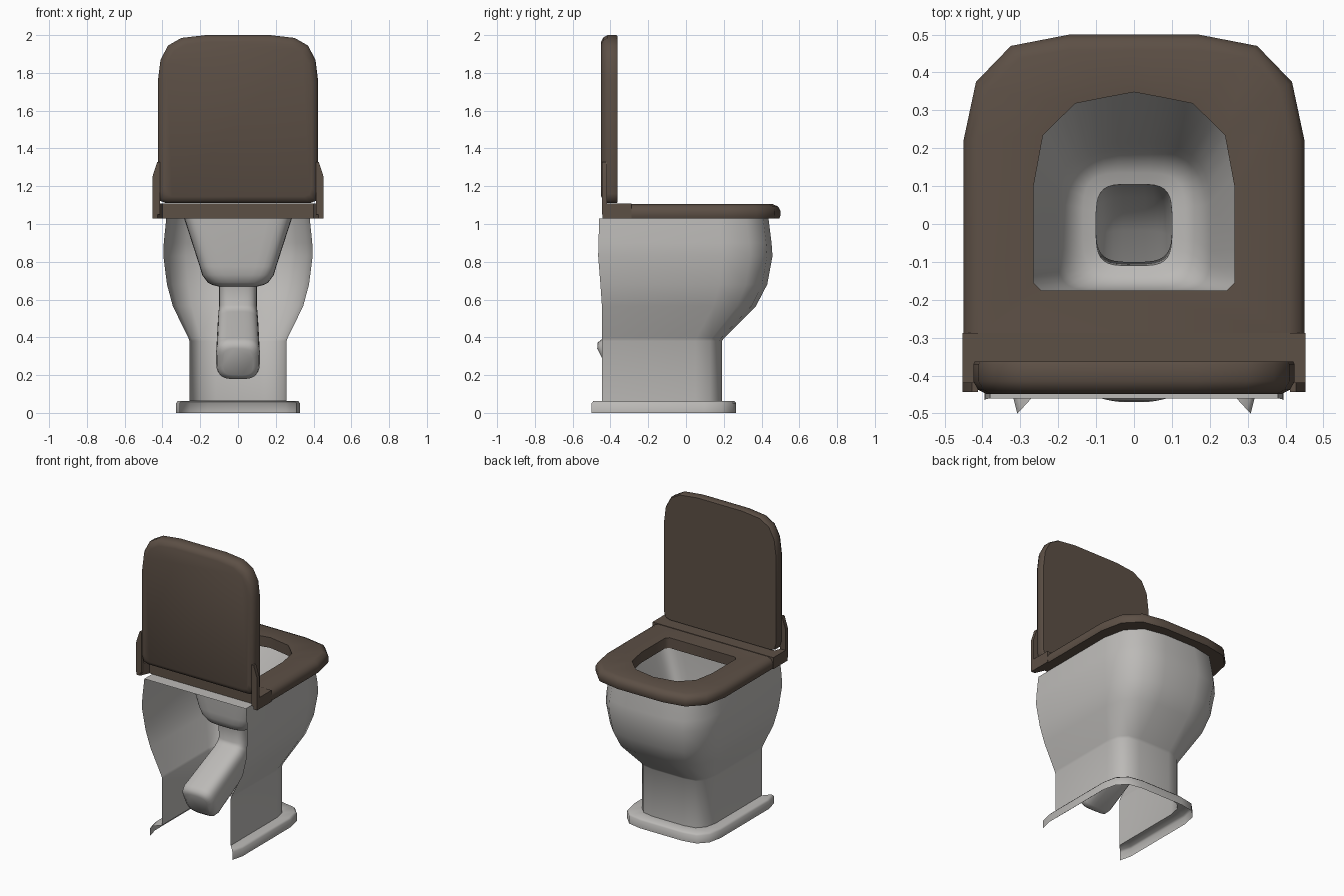
import bpy, bmesh, math

if "Cube" in bpy.data.objects:
    bpy.data.objects.remove(bpy.data.objects["Cube"])


def material(name, rgb):
    m = bpy.data.materials.new(name)
    m.diffuse_color = (*rgb, 1)
    m.use_nodes = True
    m.node_tree.nodes["Principled BSDF"].inputs["Base Color"].default_value = m.diffuse_color
    return m


GREY = material("grey ceramic", (0.50, 0.488, 0.472))
BROWN = material("brown seat", (0.108, 0.079, 0.060))


def finish(bm, name, mat, angle=50):
    bmesh.ops.remove_doubles(bm, verts=bm.verts, dist=1e-5)
    bmesh.ops.recalc_face_normals(bm, faces=bm.faces)
    me = bpy.data.meshes.new(name)
    bm.to_mesh(me)
    bm.free()
    me.materials.append(mat)
    ob = bpy.data.objects.new(name, me)
    bpy.context.collection.objects.link(ob)
    bpy.ops.object.select_all(action='DESELECT')
    ob.select_set(True)
    bpy.context.view_layer.objects.active = ob
    bpy.ops.object.shade_smooth_by_angle(angle=math.radians(angle))
    return ob


def loft(name, rings, mat, closed=True, caps=(), wrap=False, angle=50):
    """Skin a list of rings that all have the same number of points."""
    bm = bmesh.new()
    vs = [[bm.verts.new(p) for p in r] for r in rings]
    n = len(vs[0])
    pairs = list(zip(vs, vs[1:])) + ([(vs[-1], vs[0])] if wrap else [])
    for a, b in pairs:
        for i in range(n if closed else n - 1):
            j = (i + 1) % n
            bm.faces.new((a[i], a[j], b[j], b[i]))
    for c in caps:
        bm.faces.new(vs[c])
    return finish(bm, name, mat, angle)


def mirror(half):
    """Complete a half outline that runs from x=0 to x=0 on the right."""
    return half + [(-x, y) for x, y in reversed(half) if x > 1e-6]


def box(name, x0, x1, y0, y1, z0, z1, mat):
    ring = [(x0, y0), (x1, y0), (x1, y1), (x0, y1)]
    return loft(name, [[(x, y, z) for x, y in ring] for z in (z0, z1)], mat,
                caps=(0, -1), angle=30)


# Outer shell: U-shaped sections, open at the back
def u_section(hw, yb, yf, k, z, tuck=0.0):
    half = [(0, yf), (hw - .28 * k, yf), (hw - .125 * k, yf - .03 * k),
            (hw - .033 * k, yf - .125 * k), (hw, yf - .28 * k),
            (hw, yb + .08), (hw - tuck, yb)]
    left = [(-x, y) for x, y in reversed(half[1:])]
    return [(x, y, z) for x, y in left + half]


shell_sections = [
    (.328, -.50, .265, .6, 0, .02), (.328, -.50, .265, .6, .052, .02),
    (.318, -.49, .255, .6, .063, .02), (.257, -.445, .19, .5, .063),
    (.257, -.445, .19, .5, .38), (.262, -.445, .20, .52, .395),
    (.345, -.445, .37, .8, .565), (.376, -.453, .43, .9, .68),
    (.395, -.465, .458, .95, .83), (.393, -.463, .453, .95, .90),
    (.380, -.46, .437, .95, 1.028)]
loft("outer_shell", [u_section(*s) for s in shell_sections], GREY, closed=False)


# Inner bowl running into the drain pipe
def super_ring(hw, yb, yf, nb, nf, N=32):
    c, out = (yb + yf) / 2, []
    for i in range(N):
        t = 2 * math.pi * (i + .5) / N
        ct, st = math.cos(t), math.sin(t)
        n = nf if st > 0 else nb
        out.append((hw * math.copysign(abs(ct) ** (2 / n), ct),
                    c + (yf - yb) / 2 * math.copysign(abs(st) ** (2 / n), st)))
    return out


rings = []
for hw, yb, yf, nb, nf, z in [
        (.285, -.19, .372, 8, 2.8, 1.028), (.203, -.178, .215, 6, 3, .775),
        (.19, -.172, .195, 5, 3, .73), (.16, -.155, .165, 4, 3.5, .69),
        (.135, -.135, .135, 4, 4, .677), (.10, -.11, .105, 4, 4, .668)]:
    rings.append([(x, y, z) for x, y in super_ring(hw, yb, yf, nb, nf)])
rim_hole = rings[0]
for y, z, deg, r in [(0, .57, 0, .10), (-.02, .50, 30, .105), (-.075, .445, 58, .108),
                     (-.39, .29, 64, .116), (-.42, .276, 64, .108), (-.435, .27, 64, .08)]:
    c, s = math.cos(math.radians(deg)), math.sin(math.radians(deg))
    rings.append([(x, y + v * c, z - v * s) for x, v in super_ring(r, -r, r, 3.6, 3.6)])
loft("bowl_and_drain", rings, GREY, caps=(-1,))

# Flat rim joining shell and bowl
bm = bmesh.new()
edges = []
for ring in (u_section(*shell_sections[-1]), rim_hole):
    v = [bm.verts.new(p) for p in ring]
    edges += [bm.edges.new((v[i], v[(i + 1) % len(v)])) for i in range(len(v))]
bmesh.ops.triangle_fill(bm, edges=edges, use_beauty=True, normal=(0, 0, 1))
finish(bm, "rim", GREY)


# Seat ring with opening
def seat_outer(d):
    return mirror([(0, .5 - d), (.17, .5 - d), (.325 - d * .6, .47 - d * .8),
                   (.417 - d * .8, .375 - d * .6), (.45 - d, .22), (.45 - d, -.30), (0, -.30)])


seat_inner = mirror([(0, .348), (.08, .333), (.155, .318), (.24, .235),
                     (.265, .10), (.265, -.155), (.245, -.175), (0, -.175)])
# add a matching corner point to the outer outline
def seat_outer_full(d):
    o = seat_outer(d)[:7]
    return mirror(o[:6] + [(.41, -.30)] + o[6:])


seat_rings = [[(x, y, z) for x, y in seat_outer_full(d)]
              for d, z in ((.005, 1.03), (0, 1.045), (0, 1.07), (.012, 1.092), (.04, 1.105))]
seat_rings += [[(x, y, z) for x, y in seat_inner] for z in (1.10, 1.03)]
loft("seat", seat_rings, BROWN, wrap=True)

# Hinge bar with side arms and upright ears
box("hinge_bar", -.453, .453, -.38, -.288, 1.03, 1.108, BROWN)
for side, s in (("right", 1), ("left", -1)):
    arm = [(.425, -.442), (.453, -.442), (.453, -.37), (.395, -.37)]
    loft("hinge_arm_" + side, [[(s * x, y, z) for x, y in arm] for z in (1.03, 1.108)],
         BROWN, caps=(0, -1), angle=30)
    ear = [(.412, 1.05), (.453, 1.05), (.453, 1.25), (.428, 1.328), (.412, 1.328)]
    loft("hinge_ear_" + side, [[(s * x, y, z) for x, z in ear] for y in (-.444, -.418)],
         BROWN, caps=(0, -1), angle=30)

# Raised lid, rounded toward the back
lid_half = [(0, 1.11), (.38, 1.11), (.412, 1.122), (.424, 1.16), (.424, 1.76), (.41, 1.87),
            (.37, 1.945), (.30, 1.985), (.17, 2.0), (0, 2.0)]
lid_rings = []
for d, y in ((.004, -.363), (0, -.37), (0, -.415), (.012, -.437), (.035, -.449)):
    lid_rings.append([(x * (1 - d / .425), y, 1.555 + (z - 1.555) * (1 - d / .445))
                      for x, z in mirror(lid_half)])
loft("lid", lid_rings, BROWN, caps=(0, -1))
